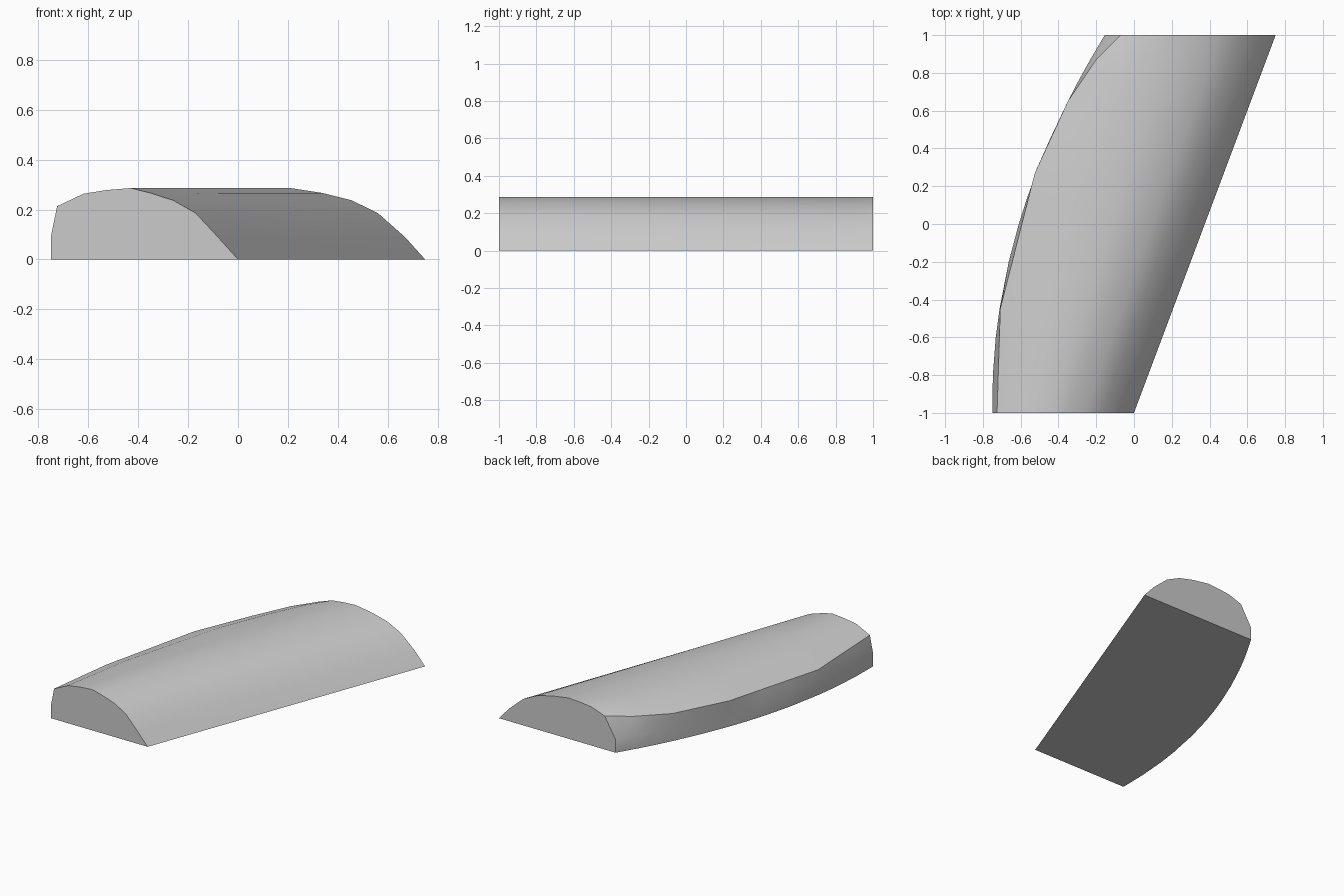
import bpy, bmesh

if "Cube" in bpy.data.objects:
    bpy.data.objects.remove(bpy.data.objects["Cube"])


def lerp(a, b, t):
    return a + (b - a) * t


# Crease between the curved outer wall and the domed top: (y, x, z)
CREASE = [(-1, -0.725, 0.213), (-0.45, -0.708, 0.175), (0.27, -0.525, 0.184),
          (0.65, -0.35, 0.193), (0.87, -0.20, 0.217), (1, -0.07, 0.235)]


def crease_at(y):
    for a, b in zip(CREASE, CREASE[1:]):
        if y <= b[0]:
            t = (y - a[0]) / (b[0] - a[0])
            return lerp(a[1], b[1], t), lerp(a[2], b[2], t)


def outer_edge(y):
    t = y + 1
    return -0.75 - 0.0175 * t + 0.1575 * t * t


def section(y):
    t = (y + 1) / 2
    edge = 0.75 * t
    # straight side rising to the ridge
    side = [(0, 0), (-0.081, 0.09), (lerp(-0.17, -0.19, t), 0.186),
            (lerp(-0.26, -0.295, t), 0.237), (lerp(-0.35, -0.41, t), 0.266),
            (lerp(-0.43, -0.54, t), 0.286)]
    pts = [(edge + x, z) for x, z in side]
    # shoulder from the ridge down to the crease
    rx, rz = pts[-1]
    cx, cz = crease_at(y)
    pts += [(lerp(rx, cx, u), lerp(rz, cz, v))
            for u, v in ((0.33, 0.11), (0.64, 0.31), (1, 1))]
    # upright outer wall
    ox = outer_edge(y)
    return pts + [(ox, 0.09), (ox, 0)]


# Lofted curved block
stations = [-1, -0.8, -0.6, -0.45, -0.2, 0, 0.14, 0.27, 0.46, 0.65, 0.76, 0.87, 1]
bm = bmesh.new()
rings = [[bm.verts.new((x, y, z)) for x, z in section(y)] for y in stations]
n = len(rings[0])
for a, b in zip(rings, rings[1:]):
    for i in range(n):
        j = (i + 1) % n
        bm.faces.new((a[i], a[j], b[j], b[i]))
bm.faces.new(rings[0])
bm.faces.new(rings[-1])
bmesh.ops.recalc_face_normals(bm, faces=bm.faces[:])

mesh = bpy.data.meshes.new("curved_block")
bm.to_mesh(mesh)
bm.free()
block = bpy.data.objects.new("curved_block", mesh)
bpy.context.collection.objects.link(block)
bpy.context.view_layer.objects.active = block
block.select_set(True)
bpy.ops.object.shade_smooth_by_angle(angle=0.52)
